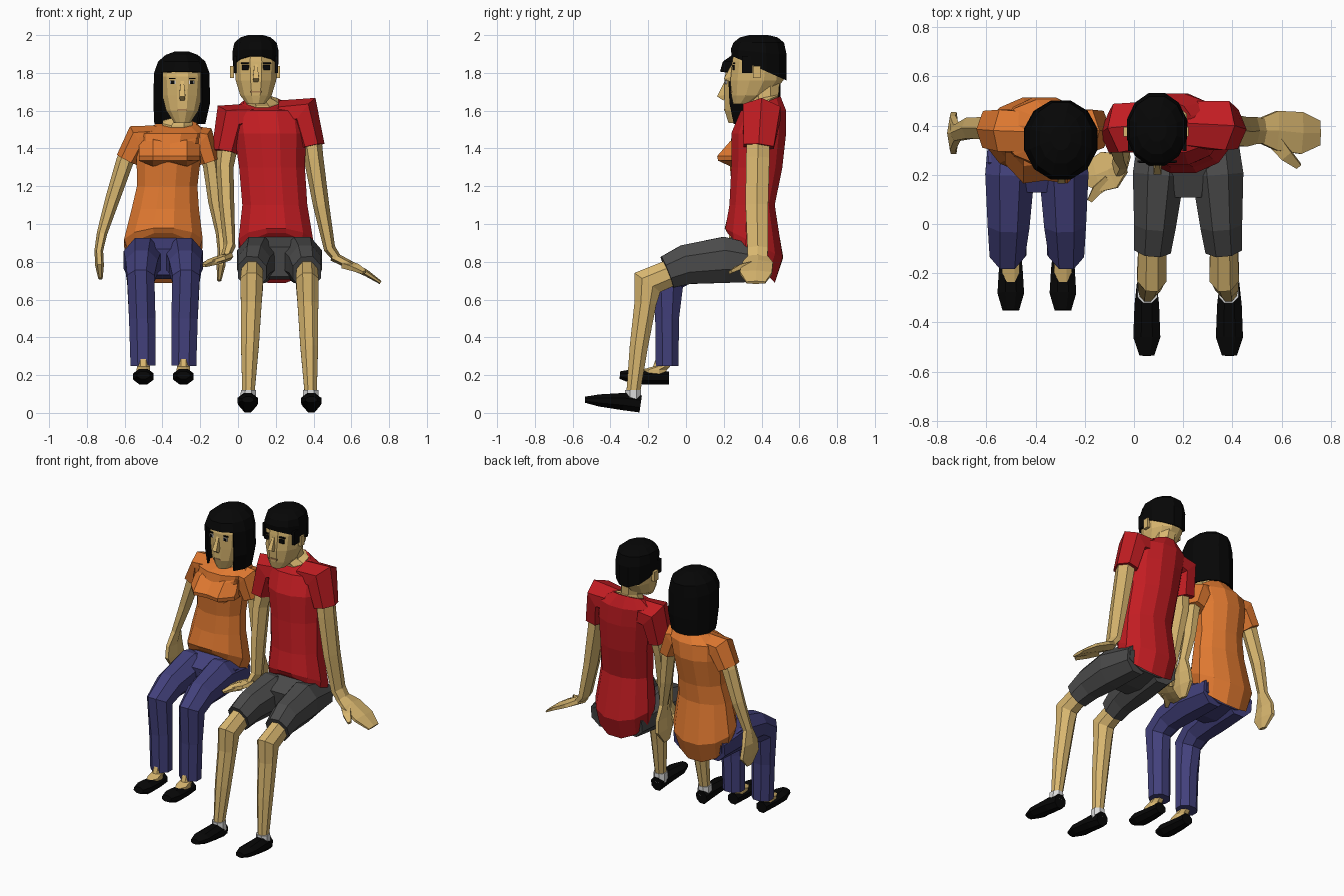
import bpy, bmesh, math
from mathutils import Vector

def material(name, r, g, b):
    m = bpy.data.materials.new(name)
    m.diffuse_color = (r, g, b, 1)
    return m

SKIN = material("skin tan", 0.69, 0.47, 0.16)
ORANGE = material("orange cloth", 0.74, 0.19, 0.03)
RED = material("red cloth", 0.54, 0.012, 0.016)
BLUE = material("blue denim", 0.055, 0.052, 0.2)
GREY = material("grey cloth", 0.07, 0.07, 0.07)
BLACK = material("black", 0.002, 0.002, 0.002)
WHITE = material("white", 0.7, 0.7, 0.7)
LIP = material("lip brown", 0.38, 0.2, 0.08)
X, Y, Z = Vector((1, 0, 0)), Vector((0, 1, 0)), Vector((0, 0, 1))

def circle(n):
    k = 1 / math.cos(math.pi / n)
    return [(k * math.cos(2 * math.pi * (i + .5) / n), k * math.sin(2 * math.pi * (i + .5) / n)) for i in range(n)]

def skin_rings(name, rings, mat, drop=None):
    """Join rings of points into a closed flat-shaded body; drop removes faces by rule."""
    bm = bmesh.new()
    vs = [[bm.verts.new(p) for p in r] for r in rings]
    n = len(vs[0])
    for a, b in zip(vs, vs[1:]):
        for i in range(n):
            bm.faces.new((a[i], a[(i + 1) % n], b[(i + 1) % n], b[i]))
    bm.faces.new(vs[0][::-1])
    bm.faces.new(vs[-1])
    bmesh.ops.recalc_face_normals(bm, faces=bm.faces)
    if drop:
        bmesh.ops.delete(bm, geom=[f for f in bm.faces if drop(f.calc_center_median())], context='FACES')
    me = bpy.data.meshes.new(name)
    bm.to_mesh(me)
    bm.free()
    me.materials.append(mat)
    ob = bpy.data.objects.new(name, me)
    bpy.context.collection.objects.link(ob)
    return ob

def stack(name, x, rings, mat, n=8, drop=None):
    """Upright body: rings of (z, x offset, y, half width, half depth, slope)."""
    return skin_rings(name, [[(x + dx + c * rx, y + s * ry, z + k * s * ry) for c, s in circle(n)]
                             for z, dx, y, rx, ry, k in rings], mat, drop)

def tube(name, pts, mat, ref=X, n=6):
    """Limb along a path of (x, y, z, half size along ref, other half size)."""
    P = [Vector(p[:3]) for p in pts]
    rings = []
    for i, p in enumerate(pts):
        t = Vector((0, 0, 0))
        if i: t += (P[i] - P[i - 1]).normalized()
        if i < len(P) - 1: t += (P[i + 1] - P[i]).normalized()
        t.normalize()
        u = (ref - t * ref.dot(t)).normalized()
        v = t.cross(u)
        rings.append([P[i] + u * c * p[3] + v * s * p[4] for c, s in circle(n)])
    return skin_rings(name, rings, mat)

def plate(name, x, y, z, w, h, mat, d=0.008):
    skin_rings(name, [[(x + a * w / 2, y + e * d / 2, z + b * h / 2) for a, b in
                       ((-1, -1), (1, -1), (1, 1), (-1, 1))] for e in (-1, 1)], mat)

# ---------- man: shirt, neck and head ----------
stack("man_shirt", 0, [(.82, .205, .345, .185, .125, -1.05), (.90, .20, .36, .197, .152, -.5),
      (1.1, .195, .35, .172, .12, 0), (1.3, .18, .375, .174, .135, 0), (1.48, .17, .385, .19, .145, 0),
      (1.6, .155, .41, .19, .12, 0), (1.645, .13, .42, .10, .08, .4)], RED, 12)
stack("man_neck", 0, [(1.63, .13, .42, .085, .068, .4), (1.652, .13, .42, .085, .068, .4),
      (1.67, .115, .415, .062, .075, .2), (1.80, .10, .415, .065, .085, 0)], SKIN)
stack("man_head", .095, [(1.635, 0, .30, .048, .05, 0), (1.68, 0, .345, .083, .105, 0), (1.76, 0, .375, .107, .14, 0),
      (1.86, 0, .385, .115, .14, 0), (1.95, 0, .385, .10, .125, 0)], SKIN, 12)
stack("man_hair", .093, [(1.825, 0, .387, .119, .145, -.45), (1.91, 0, .385, .122, .148, -.1), (1.96, 0, .385, .112, .134, 0),
      (1.988, 0, .385, .08, .10, 0), (2.0, 0, .385, .04, .05, 0)], BLACK, 12)
for s in (-1, 1):
    plate("man_sideburn", .094 + s * .111, .325, 1.845, .016, .09, BLACK, .055)
    plate("man_ear", .09 + s * .121, .375, 1.805, .022, .065, SKIN, .04)
    plate("man_eye", .095 + s * .053, .252, 1.828, .042, .026, BLACK, .009)
    plate("man_brow", .095 + s * .055, .254, 1.852, .05, .008, BLACK, .009)
tube("man_nose", [(.095, .25, 1.84, .008, .01), (.095, .225, 1.775, .016, .025), (.095, .24, 1.76, .012, .01)], SKIN, n=4)
plate("man_mouth", .095, .239, 1.70, .06, .01, LIP)

# ---------- man: arms ----------
tube("man_left_sleeve", [(.22, .41, 1.585, .09, .06), (.35, .40, 1.59, .10, .085), (.39, .385, 1.41, .08, .06)], RED, Y)
tube("man_left_arm", [(.38, .385, 1.5, .06, .05), (.40, .38, 1.35, .062, .045), (.44, .375, 1.1, .06, .037),
     (.485, .38, .87, .055, .027), (.53, .378, .81, .05, .02)], SKIN, Y)
tube("man_left_hand", [(.50, .38, .83, .045, .022), (.58, .38, .79, .08, .02), (.68, .37, .74, .085, .015),
     (.755, .37, .69, .05, .008)], SKIN, Y)
tube("man_left_thumb", [(.57, .34, .785, .03, .015), (.62, .28, .77, .025, .013), (.67, .235, .745, .012, .008)], SKIN, X, 4)
tube("man_right_sleeve", [(.10, .41, 1.57, .09, .06), (-.04, .39, 1.555, .10, .085), (-.07, .37, 1.38, .08, .06)], RED, Y)
tube("man_right_arm", [(-.05, .375, 1.45, .06, .05), (-.07, .35, 1.3, .06, .04), (-.06, .31, 1.1, .055, .035),
     (-.045, .27, .88, .05, .027), (-.07, .24, .82, .05, .02)], SKIN, Y)
tube("man_right_hand", [(-.05, .25, .83, .045, .022), (-.10, .22, .81, .08, .018), (-.15, .20, .795, .07, .015),
     (-.20, .19, .78, .035, .008)], SKIN, Y)
tube("man_right_thumb", [(-.10, .18, .81, .025, .014), (-.15, .14, .795, .02, .012), (-.18, .095, .78, .01, .007)], SKIN, X, 4)

# ---------- man: shorts, legs and shoes ----------
tube("man_shorts_seat", [(.22, .43, .79, .17, .07), (.22, .25, .82, .20, .115), (.22, .12, .80, .12, .08)], GREY, X, 8)
for side, s in (("right", -1), ("left", 1)):
    def at(d): return .22 + s * d
    tube("man_shorts_" + side, [(at(.10), .42, .785, .09, .09), (at(.12), .2, .81, .105, .122),
         (at(.135), 0, .785, .085, .105), (at(.145), -.10, .745, .075, .088)], GREY, X, 8)
    tube("man_leg_" + side, [(at(.145), -.05, .755, .055, .07), (at(.147), -.205, .69, .06, .085),
         (at(.15), -.215, .58, .055, .058), (at(.157), -.25, .35, .047, .048), (at(.165), -.28, .10, .032, .036)], SKIN, X, 8)
    tube("man_sock_" + side, [(at(.165), -.28, .06, .042, .042), (at(.165), -.28, .12, .04, .042)], WHITE, X, 8)
    tube("man_shoe_" + side, [(at(.168), -.24, .047, .04, .045), (at(.168), -.33, .06, .05, .046),
         (at(.168), -.46, .066, .055, .032), (at(.168), -.535, .07, .03, .016)], BLACK, X, 8)

# ---------- woman: shirt, neck and head ----------
stack("woman_shirt", 0, [(.82, -.395, .345, .185, .125, -1.05), (.90, -.395, .36, .208, .155, -.5),
      (1.08, -.385, .35, .178, .12, 0), (1.2, -.375, .36, .16, .118, 0), (1.38, -.365, .37, .172, .145, 0),
      (1.48, -.35, .375, .185, .13, 0), (1.53, -.32, .375, .10, .08, .3)], ORANGE, 12)
# bust: wedge section swept across the chest, two soft points
skin_rings("woman_bust", [[(x, .29, 1.46), (x, .235 + d, 1.44), (x, .165 + d, 1.36), (x, .17 + d, 1.335), (x, .235 + d, z), (x, .30, z)]
                          for x, d, z in ((-.525, .08, 1.34), (-.45, .0, 1.305), (-.36, .012, 1.325),
                                          (-.27, .0, 1.305), (-.20, .08, 1.34))], ORANGE)
stack("woman_neck", 0, [(1.52, -.32, .375, .08, .065, .3), (1.54, -.32, .375, .08, .065, .3),
      (1.56, -.305, .37, .05, .05, 0), (1.64, -.30, .36, .05, .05, 0)], SKIN)
stack("woman_head", -.295, [(1.535, 0, .27, .042, .045, 0), (1.60, 0, .305, .085, .10, 0), (1.68, 0, .33, .105, .125, 0),
      (1.78, 0, .335, .114, .13, 0), (1.86, 0, .335, .09, .11, 0)], SKIN, 12)
hair = stack("woman_hair", -.298, [(1.53, -.01, .355, .135, .14, 0), (1.64, 0, .345, .15, .157, 0),
             (1.795, 0, .34, .147, .16, -.08), (1.86, 0, .345, .125, .15, 0), (1.895, 0, .35, .085, .105, 0),
             (1.912, 0, .35, .04, .05, 0)], BLACK, 12,
             lambda c: c.z < 1.78 and c.y < .32 and abs(c.x + .298) < .1 or c.z < 1.54)
hair.modifiers.new("thickness", 'SOLIDIFY').thickness = 0.012
for s in (-1, 1):
    plate("woman_eye_white", -.295 + s * .05, .213, 1.75, .028, .02, WHITE, .009)
    plate("woman_eye", -.295 + s * .05, .210, 1.75, .018, .018, BLACK, .009)
    plate("woman_brow", -.295 + s * .05, .213, 1.771, .04, .006, BLACK, .009)
tube("woman_nose", [(-.295, .215, 1.76, .008, .008), (-.295, .188, 1.68, .016, .024), (-.295, .205, 1.66, .012, .01)], SKIN, n=4)
plate("woman_mouth", -.295, .206, 1.605, .05, .01, LIP)

# ---------- woman: arms ----------
tube("woman_right_sleeve", [(-.42, .375, 1.465, .08, .05), (-.53, .38, 1.455, .085, .065), (-.59, .385, 1.34, .075, .05)], ORANGE, Y)
tube("woman_right_arm", [(-.56, .385, 1.42, .045, .04), (-.60, .39, 1.33, .045, .04), (-.665, .39, 1.13, .042, .033),
     (-.72, .37, .95, .032, .024), (-.737, .37, .86, .07, .02), (-.733, .37, .78, .085, .02), (-.728, .36, .71, .03, .01)], SKIN, Y)
tube("woman_left_sleeve", [(-.27, .375, 1.465, .08, .05), (-.19, .38, 1.45, .085, .065), (-.15, .385, 1.33, .075, .05)], ORANGE, Y)
tube("woman_left_arm", [(-.16, .385, 1.4, .045, .04), (-.14, .385, 1.3, .045, .038), (-.12, .38, 1.12, .042, .033),
     (-.09, .365, .95, .032, .024), (-.085, .36, .86, .07, .02), (-.09, .36, .78, .08, .02), (-.10, .35, .70, .03, .01)], SKIN, Y)

# ---------- woman: trousers, ankles and shoes ----------
tube("woman_trouser_seat", [(-.395, .43, .79, .17, .07), (-.395, .25, .82, .20, .11), (-.395, .14, .80, .11, .07)], BLUE, X, 8)
for side, s in (("right", -1), ("left", 1)):
    def at(d): return -.395 + s * d
    tube("woman_trousers_" + side, [(at(.10), .42, .785, .09, .09), (at(.11), .2, .81, .10, .115), (at(.115), 0, .775, .085, .09),
         (at(.12), -.10, .71, .072, .095), (at(.112), -.10, .5, .07, .063), (at(.108), -.10, .25, .066, .06)], BLUE, X, 8)
    stack("woman_ankle_" + side, at(.106), [(.30, 0, -.115, .034, .04, 0), (.245, 0, -.13, .034, .045, 0),
          (.228, 0, -.17, .036, .068, 0), (.19, 0, -.17, .036, .068, 0)], SKIN)
    tube("woman_shoe_" + side, [(at(.106), -.09, .185, .038, .035), (at(.106), -.18, .186, .048, .036),
         (at(.106), -.28, .193, .054, .04), (at(.106), -.35, .20, .034, .02)], BLACK, X, 8)
